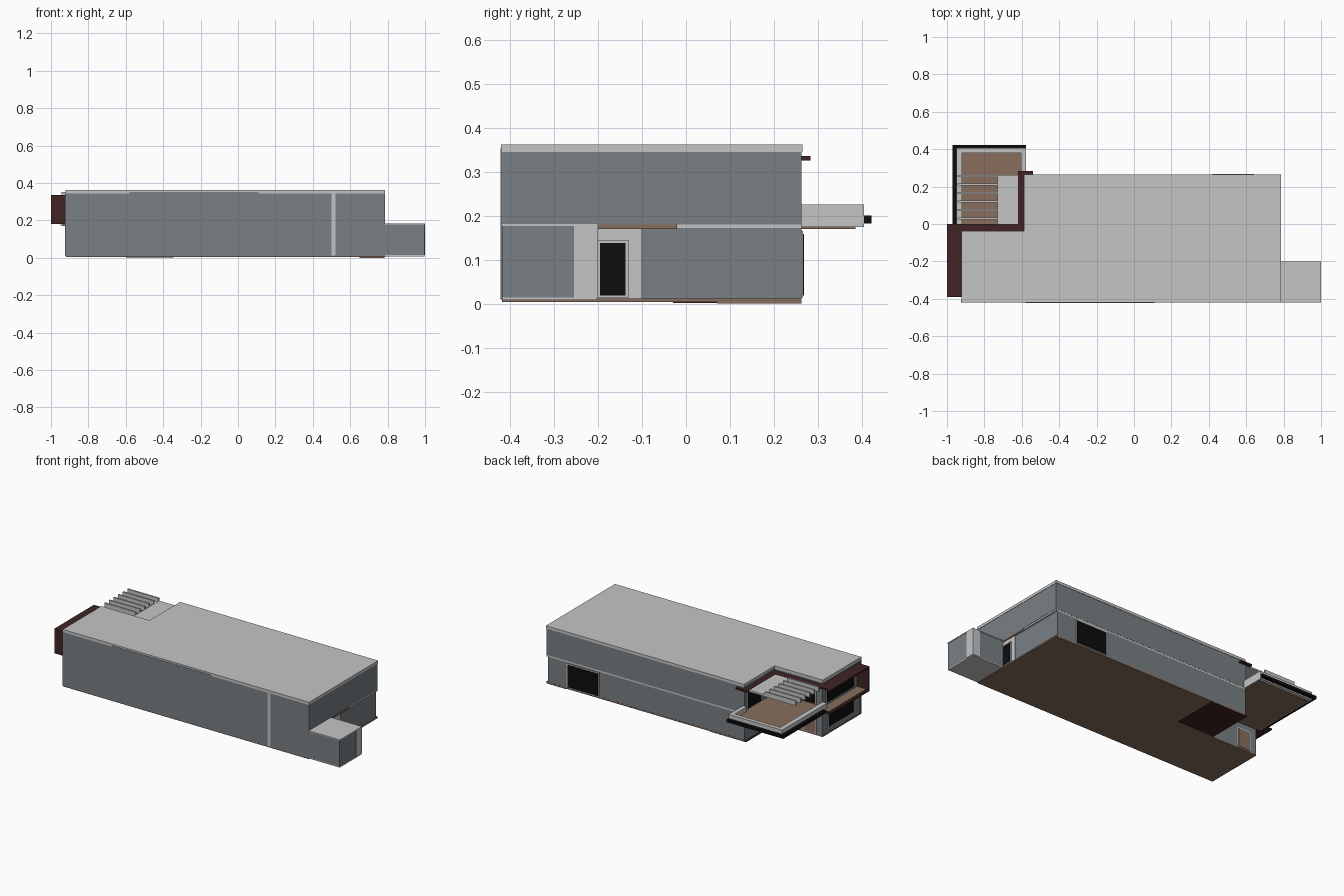
import bpy, bmesh

if "Cube" in bpy.data.objects:
    bpy.data.objects.remove(bpy.data.objects["Cube"])


def material(name, rgb):
    m = bpy.data.materials.new(name)
    m.diffuse_color = (*rgb, 1)
    m.use_nodes = True
    m.node_tree.nodes["Principled BSDF"].inputs["Base Color"].default_value = m.diffuse_color
    return m


WALL = material("slate_grey_wall", (0.19, 0.215, 0.23))
LIGHT = material("light_grey_render", (0.56, 0.56, 0.56))
WOOD = material("brown_wood", (0.25, 0.155, 0.11))
RED = material("dark_red_trim", (0.052, 0.017, 0.017))
BLACK = material("black_glass", (0.004, 0.004, 0.004))


def prism(name, outline, z0, z1, mat):
    """Extrude a flat plan outline (counter-clockwise) from z0 to z1."""
    bm = bmesh.new()
    base = bm.faces.new([bm.verts.new((x, y, z0)) for x, y in outline])
    top = bmesh.ops.extrude_face_region(bm, geom=[base])["geom"]
    for v in top:
        if isinstance(v, bmesh.types.BMVert):
            v.co.z = z1
    bmesh.ops.recalc_face_normals(bm, faces=bm.faces)
    me = bpy.data.meshes.new(name)
    bm.to_mesh(me)
    bm.free()
    me.materials.append(mat)
    ob = bpy.data.objects.new(name, me)
    bpy.context.collection.objects.link(ob)
    return ob


def box(name, x, y, z, mat):
    return prism(name, [(x[0], y[0]), (x[1], y[0]), (x[1], y[1]), (x[0], y[1])], *z, mat)


def opening(name, axis, pos, side, span, z, mat=BLACK, rim=0.007):
    """Framed window or door plate on a wall; side is the outward direction."""
    def plate(part, depth, grow, m):
        d = sorted((pos - side * 0.002, pos + side * depth))
        s = (span[0] - grow, span[1] + grow)
        zz = (z[0] - grow * 0.5, z[1] + grow)
        box(name + part, *((d, s) if axis == 'x' else (s, d)), zz, m)
    plate("_frame", 0.003, rim, LIGHT)
    plate("_pane", 0.005, 0, mat)


# L-shaped plan with the notch at the back left
def plan(x0, x1, y0, y1, nx, ny):
    return [(x0, y0), (x1, y0), (x1, y1), (nx, y1), (nx, ny), (x0, ny)]


# Floor plates
prism("floor_slab", plan(-0.92, 0.785, -0.418, 0.263, -0.59, -0.04), 0.004, 0.012, WOOD)
box("red_floor_patch", (-0.6, -0.345), (-0.03, 0.262), (0.001, 0.006), RED)
box("corner_floor_patch", (0.65, 0.783), (0.07, 0.262), (0.0, 0.006), WOOD)

# Storeys and roof
prism("lower_storey", plan(-0.918, 0.775, -0.417, 0.262, -0.59, -0.04), 0.012, 0.17, WALL)
prism("ceiling_band", plan(-0.918, 0.783, -0.417, 0.262, -0.59, -0.04), 0.17, 0.18, LIGHT)
prism("upper_storey", plan(-0.92, 0.785, -0.418, 0.263, -0.59, -0.04), 0.18, 0.345, WALL)
prism("roof_slab", plan(-0.922, 0.787, -0.42, 0.265, -0.588, -0.038), 0.345, 0.362, LIGHT)

# Front facade: continuous skin, raised panel and light strip
box("front_skin", (-0.925, 0.785), (-0.419, -0.41), (0.01, 0.345), WALL)
box("front_panel", (-0.58, 0.11), (-0.422, -0.41), (0.01, 0.352), WALL)
box("front_light_strip", (0.5, 0.52), (-0.421, -0.41), (0.012, 0.345), LIGHT)

# Side annex
box("annex", (0.77, 0.998), (-0.418, -0.202), (0.014, 0.177), WALL)
box("annex_base", (0.77, 0.998), (-0.418, -0.202), (0.008, 0.014), LIGHT)
box("annex_roof", (0.785, 1.0), (-0.42, -0.2), (0.177, 0.183), LIGHT)
box("annex_light_strip", (0.95, 1.0), (-0.255, -0.2), (0.014, 0.178), LIGHT)

# Entrance
box("entry_wall", (0.76, 0.78), (-0.21, -0.1), (0.012, 0.172), LIGHT)
box("entry_soffit", (0.76, 0.787), (-0.2, -0.02), (0.17, 0.18), WOOD)
opening("entry_door", 'x', 0.782, 1, (-0.195, -0.137), (0.018, 0.138))

# Windows and doors
opening("back_sliding_door", 'y', 0.263, 1, (0.425, 0.635), (0.018, 0.158))
opening("balcony_door", 'x', -0.59, -1, (0.1, 0.235), (0.2, 0.31))
opening("balcony_window", 'y', -0.04, 1, (-0.87, -0.68), (0.2, 0.31))
opening("upper_side_window", 'x', -0.92, -1, (-0.35, -0.08), (0.205, 0.31))
opening("lower_side_window", 'x', -0.92, -1, (-0.34, -0.1), (0.05, 0.155))
opening("garden_door", 'y', -0.04, 1, (-0.87, -0.79), (0.016, 0.13), WOOD)

# Red trim: roof edge ribbon following the notch
prism("red_roof_trim", [(-1, -0.39), (-0.92, -0.39), (-0.92, -0.04), (-0.59, -0.04),
                        (-0.59, 0.263), (-0.54, 0.263), (-0.54, 0.283), (-0.62, 0.283),
                        (-0.62, 0), (-1, 0)], 0.325, 0.335, RED)
# Red surround of the side window
box("red_surround_front", (-1, -0.92), (-0.39, -0.378), (0.18, 0.33), RED)
box("red_surround_sill", (-1, -0.92), (-0.39, 0), (0.18, 0.19), RED)
box("sill_deck", (-0.985, -0.922), (-0.378, -0.01), (0.19, 0.193), WOOD)

# Balcony
box("balcony_soffit", (-0.94, -0.585), (-0.04, 0.385), (0.17, 0.18), WOOD)
box("balcony_deck", (-0.94, -0.585), (-0.04, 0.395), (0.18, 0.195), WOOD)
for name, x, y in (("left", (-0.95, -0.92), (-0.04, 0.405)),
                   ("right", (-0.605, -0.578), (0.263, 0.405)),
                   ("back", (-0.95, -0.578), (0.38, 0.405))):
    box("balcony_parapet_" + name, x, y, (0.174, 0.225), LIGHT)
box("balcony_band_back", (-0.97, -0.578), (0.404, 0.422), (0.182, 0.2), BLACK)
box("balcony_band_left", (-0.97, -0.949), (0.0, 0.422), (0.182, 0.2), BLACK)

# Pergola: canopy slab with cantilevered blades
box("pergola_canopy", (-0.73, -0.59), (-0.035, 0.262), (0.322, 0.333), LIGHT)
for i in range(6):
    y = 0.03 + 0.0455 * i
    box(f"pergola_blade_{i + 1}", (-0.945, -0.73), (y - 0.005, y + 0.005), (0.322, 0.352), LIGHT)
